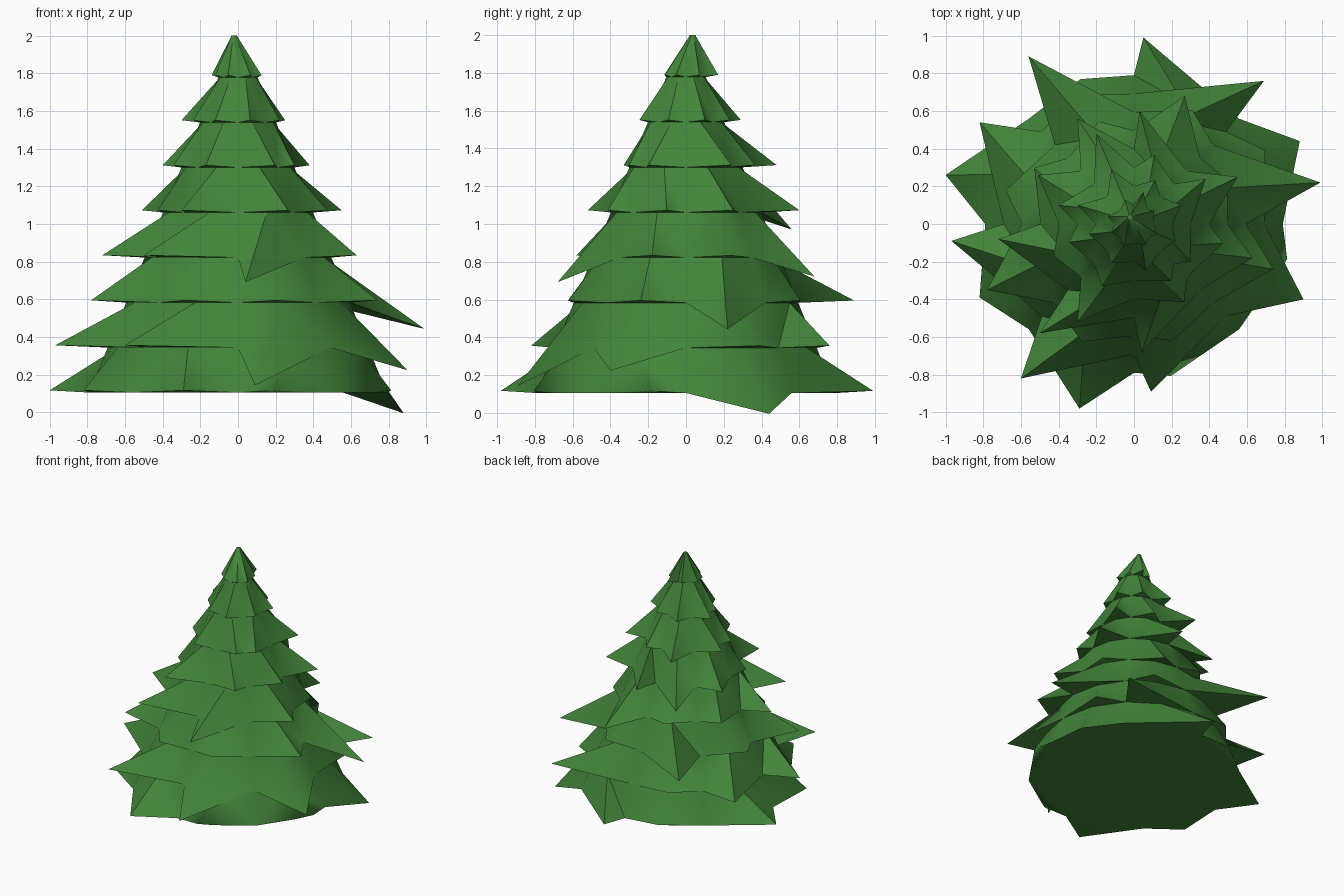
import bpy, bmesh, math, random

if "Cube" in bpy.data.objects:
    bpy.data.objects.remove(bpy.data.objects["Cube"])

random.seed(4)
TIERS = 8
leaf = bpy.data.materials.new("needles")
leaf.diffuse_color = (0.055, 0.235, 0.042, 1)
leaf.use_nodes = True
leaf.node_tree.nodes["Principled BSDF"].inputs["Base Color"].default_value = leaf.diffuse_color

# Long branch tips per tier, bottom to top: x, y and optional droop
LONG_TIPS = [
    [(.88, .44, .11), (.05, .99), (-1, .26), (-.82, -.39), (-.29, -.98)],
    [(.69, .76), (-.82, .54), (-.97, -.09), (-.6, -.82), (.09, -.89, .2), (.9, -.4, .12)],
    [(.99, .22, .14), (-.56, .89), (.74, -.24), (-.78, -.35)],
    [(-.72, -.08), (.04, -.68, .13), (-.5, -.58), (.27, .68, .1), (.63, -.18)],
    [(.03, .6), (-.3, .56, .09), (.55, .25), (-.51, .26), (-.3, -.52)],
    [(-.2, .48), (-.4, .1), (.38, .24), (-.17, -.33)],
    [(-.12, .29), (-.3, .1), (.25, .1)],
    [(-.14, .04), (.05, .17)],
]


def height(i):
    return 0.105 + 0.239 * i


def radius(i):
    return 0.79 - 0.098 * i


def polar(r, step, z, cx=0, cy=0):
    a = step * math.pi / 8
    return (cx + r * math.cos(a), cy + r * math.sin(a), z)


def tip_points(i):
    """One tip in each 45 degree sector; long tips replace the regular ones."""
    z = height(i) + 0.012
    tips = []
    for k in range(8):
        stretch = random.uniform(1.03, 1.15) + 0.025 * i
        tips.append(polar(radius(i) * stretch, 2 * k + 1 + random.uniform(-.5, .5), z))
    for x, y, *droop in LONG_TIPS[i]:
        sector = int(math.atan2(y, x) % math.tau / (math.pi / 4))
        tips[sector] = (x, y, height(i) - sum(droop) if droop else z)
    return tips


bm = bmesh.new()
# Core rings of the tree, ending in a slightly leaning crown
rings = [[bm.verts.new(polar(radius(i), s, height(i))) for s in range(16)] for i in range(TIERS)]
rings.append([bm.verts.new(polar(0.015, s, 2.0, -0.02, 0.035)) for s in range(16)])

for i in range(TIERS):
    base, upper = rings[i], rings[i + 1]
    tips = tip_points(i)
    for s in range(0, 16, 2):
        m, e = s + 1, (s + 2) % 16
        tip = bm.verts.new(tips[s // 2])
        # Sloping skirt from the tip up to the next ring
        bm.faces.new((base[s], tip, upper[m]))
        bm.faces.new((base[s], upper[m], upper[s]))
        bm.faces.new((tip, base[e], upper[m]))
        bm.faces.new((base[e], upper[e], upper[m]))
        # Underside of the branch tip
        bm.faces.new((tip, base[s], base[m]))
        bm.faces.new((base[e], tip, base[m]))

# Flat bottom and crown cap
bm.faces.new(rings[0][::-1])
bm.faces.new(rings[-1])

me = bpy.data.meshes.new("tree_foliage")
bm.to_mesh(me)
bm.free()
me.materials.append(leaf)
tree = bpy.data.objects.new("tree_foliage", me)
bpy.context.collection.objects.link(tree)
bpy.context.view_layer.objects.active = tree
tree.select_set(True)
bpy.ops.object.shade_smooth_by_angle(angle=math.radians(62))
